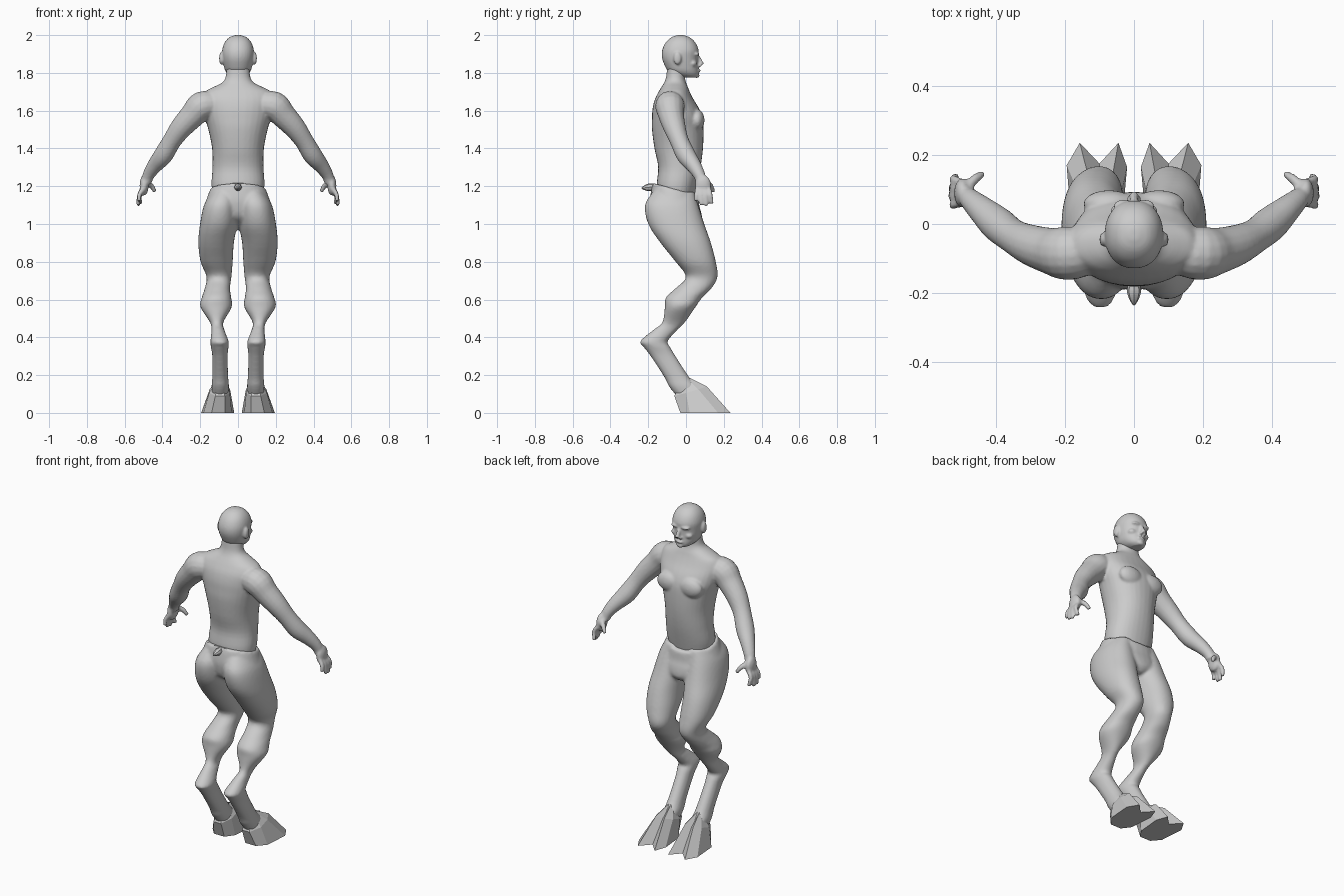
import bpy, bmesh, math
from mathutils import Vector, Matrix


def spline(rows, steps=4):
    """Catmull-Rom through rows of numbers."""
    out = []
    for i in range(len(rows) - 1):
        p = rows[max(i - 1, 0)], rows[i], rows[i + 1], rows[min(i + 2, len(rows) - 1)]
        for k in range(steps):
            t = k / steps
            out.append([0.5 * (2*b + (c - a)*t + (2*a - 5*b + 4*c - d)*t*t + (3*b - a - 3*c + d)*t**3)
                        for a, b, c, d in zip(*p)])
    return out + [list(rows[-1])]


def skin(bm, rings):
    vs = [[bm.verts.new(p) for p in r] for r in rings]
    n = len(vs[0])
    for a, b in zip(vs, vs[1:]):
        for i in range(n):
            bm.faces.new((a[i], a[(i + 1) % n], b[(i + 1) % n], b[i]))
    bm.faces.new(vs[0])
    bm.faces.new(vs[-1])


def loft(bm, rows, s=1, n=32, e=0.92, tilt=0.0):
    """Level rings given as z, y0, y1, x0, x1; tilt slopes the upper rings."""
    rings = []
    top = rows[0][0]
    for z, y0, y1, x0, x1 in spline(rows):
        ring = []
        for i in range(n):
            a = 2 * math.pi * i / n
            c, q = [math.copysign(abs(v)**e, v) for v in (math.cos(a), math.sin(a))]
            y = (y0 + y1) / 2 + q * (y1 - y0) / 2
            w = max(0, 1 - (top - z) / 0.12)
            ring.append((s * ((x0 + x1) / 2 + c * (x1 - x0) / 2), y, z - tilt * w * (y + 0.06)))
        rings.append(ring)
    skin(bm, rings)


def tube(bm, pts, s=1, n=16):
    """Round tube through x, y, z, radius."""
    p = spline(pts)
    rings = []
    for i, (x, y, z, r) in enumerate(p):
        d = Vector(p[min(i + 1, len(p) - 1)][:3]) - Vector(p[max(i - 1, 0)][:3])
        u = d.cross(Vector((0.05, 1, 0.1)) if abs(d.normalized().y) < 0.9 else Vector((1, 0, 0))).normalized()
        v = d.normalized().cross(u)
        ring = [Vector((x, y, z)) + r * (u * math.cos(t) + v * math.sin(t))
                for t in (2 * math.pi * k / n for k in range(n))]
        rings.append([(s * q.x, q.y, q.z) for q in ring])
    skin(bm, rings)


def ball(bm, c, r, s=1):
    m = Matrix.Translation((s * c[0], c[1], c[2])) @ Matrix.Diagonal((*r, 1))
    bmesh.ops.create_uvsphere(bm, u_segments=20, v_segments=12, radius=1, matrix=m)


def finish(name, bm, voxel=None, smooth=3):
    bmesh.ops.recalc_face_normals(bm, faces=bm.faces)
    me = bpy.data.meshes.new(name)
    bm.to_mesh(me)
    bm.free()
    ob = bpy.data.objects.new(name, me)
    bpy.context.collection.objects.link(ob)
    if voxel:
        m = ob.modifiers.new("fuse", 'REMESH')
        m.mode, m.voxel_size, m.use_smooth_shade = 'VOXEL', voxel, True
        m = ob.modifiers.new("soften", 'SMOOTH')
        m.factor, m.iterations = 0.5, smooth
    return ob


def sym(rows):
    return [(z, a, b, -w, w) for z, a, b, w in rows]


# torso, neck and arms
bm = bmesh.new()
loft(bm, sym([(1.83, -.10, .0, .06), (1.78, -.105, -.005, .065), (1.75, -.115, .0, .082),
              (1.725, -.13, .01, .13), (1.70, -.145, .02, .175), (1.66, -.165, .04, .192),
              (1.61, -.177, .07, .185), (1.56, -.18, .088, .175), (1.5, -.18, .093, .157),
              (1.4, -.167, .09, .137), (1.3, -.147, .077, .135), (1.2, -.155, .055, .14),
              (1.1, -.14, .03, .12)]))
for s in (1, -1):
    ball(bm, (.072, .058, 1.55), (.075, .04, .058), s)
    tube(bm, [(.12, -.08, 1.63, .065), (.19, -.085, 1.625, .078), (.24, -.078, 1.575, .068),
              (.30, -.06, 1.51, .059), (.35, -.035, 1.44, .05), (.395, .0, 1.365, .051),
              (.44, .04, 1.31, .041), (.473, .07, 1.26, .032), (.485, .082, 1.22, .028)], s)
    # hand
    ball(bm, (.497, .09, 1.205), (.024, .043, .055), s)
    for y0, y1, x1, z1 in [(.06, .052, .523, 1.12), (.08, .08, .53, 1.10),
                           (.10, .108, .527, 1.095), (.12, .138, .515, 1.105)]:
        tube(bm, [(.50, y0, 1.19, .013), (.522, (y0 + y1) / 2, 1.155, .0125), (x1, y1, z1, .01)], s, 10)
    tube(bm, [(.485, .105, 1.225, .015), (.458, .132, 1.20, .014), (.438, .145, 1.17, .010)], s, 10)
finish("torso_and_arms", bm, .0075)

# head
bm = bmesh.new()
loft(bm, sym([(2.0, -.045, -.015, .014), (1.988, -.078, .02, .046), (1.96, -.108, .05, .071),
              (1.92, -.126, .067, .084), (1.88, -.127, .064, .083), (1.84, -.113, .064, .076),
              (1.81, -.095, .066, .067), (1.788, -.06, .064, .05), (1.775, -.01, .05, .028)]))
tube(bm, [(0, .06, 1.89, .01), (0, .074, 1.865, .011), (0, .083, 1.843, .014)], 1, 12)
ball(bm, (0, .062, 1.812), (.026, .016, .009))
ball(bm, (0, .056, 1.787), (.022, .016, .014))
for s in (1, -1):
    ball(bm, (.03, .054, 1.899), (.03, .017, .009), s)
    ball(bm, (.042, .036, 1.85), (.026, .022, .018), s)
    ball(bm, (.012, .07, 1.838), (.009, .013, .008), s)
    ball(bm, (.088, -.045, 1.877), (.012, .021, .034), s)
finish("head", bm, .006, 2)

# pelvis and legs
bm = bmesh.new()
loft(bm, sym([(1.185, -.175, .065, .147), (1.15, -.185, .068, .16), (1.10, -.19, .072, .175),
              (1.04, -.17, .085, .17), (1.0, -.12, .085, .11), (.97, -.06, .06, .03)]), tilt=.28)
for s in (1, -1):
    loft(bm, [(1.17, -.175, .045, .015, .14), (1.10, -.217, .065, .005, .18), (1.0, -.2, .097, .005, .201),
              (.9, -.135, .132, .022, .21), (.8, -.055, .158, .028, .198), (.72, .0, .167, .035, .166),
              (.66, -.055, .135, .042, .176), (.61, -.107, .085, .036, .192), (.56, -.112, .05, .033, .199),
              (.48, -.125, -.005, .078, .148), (.44, -.172, -.045, .072, .14), (.38, -.242, -.097, .05, .146),
              (.35, -.225, -.085, .05, .144), (.3, -.187, -.055, .055, .136), (.19, -.115, .016, .052, .136),
              (.14, -.09, .06, .048, .14), (.09, -.05, .07, .055, .135)], s)
finish("pelvis_and_legs", bm, .0095)

# cloven hooves
sole = [(.02, .165), (.045, .235), (.1, .175), (.157, .235), (.195, .17), (.183, .02),
        (.14, -.03), (.07, -.03), (.033, .02)]
rim = [(.042, .065, .125), (.068, .11, .14), (.096, .085, .122), (.125, .11, .14), (.15, .065, .125),
       (.153, 0, .105), (.12, -.062, .09), (.07, -.062, .09), (.043, 0, .105)]
bm = bmesh.new()
for s in (1, -1):
    low = [bm.verts.new((s * x, y, 0)) for x, y in sole]
    high = [bm.verts.new((s * x, y, z)) for x, y, z in rim]
    peak = bm.verts.new((s * .094, -.01, .2))
    bm.faces.new(low)
    for i in range(9):
        j = (i + 1) % 9
        bm.faces.new((low[i], low[j], high[j], high[i]))
        bm.faces.new((high[i], high[j], peak))
finish("hooves", bm)

# short tail
bm = bmesh.new()
tube(bm, [(0, -.15, 1.2, .012), (0, -.19, 1.195, .02), (0, -.215, 1.192, .015), (0, -.235, 1.19, .003)], 1, 8)
finish("tail", bm)
